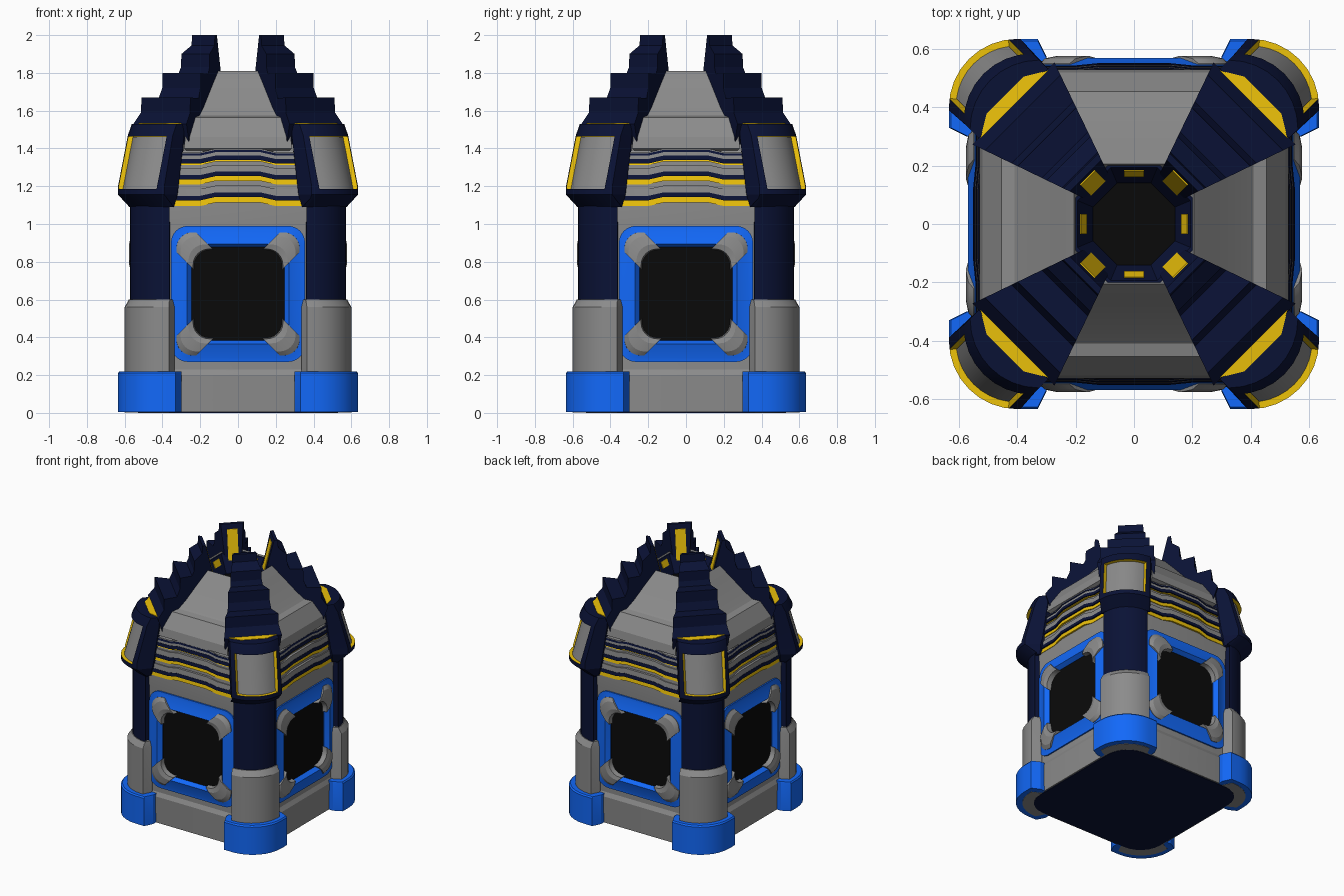
import bpy, bmesh
from math import sin, cos, pi, radians

if "Cube" in bpy.data.objects:
    bpy.data.objects.remove(bpy.data.objects["Cube"])

def mat(name, rgb):
    m = bpy.data.materials.new(name)
    m.diffuse_color = (*rgb, 1)
    m.use_nodes = True
    m.node_tree.nodes["Principled BSDF"].inputs["Base Color"].default_value = m.diffuse_color
    return m

NAVY = mat("navy", (0.003, 0.006, 0.036))
BLUE = mat("blue", (0.006, 0.14, 0.95))
GOLD = mat("gold", (0.85, 0.54, 0.003))
BLACK = mat("black", (0.003, 0.003, 0.003))
GREY = mat("grey", (0.26, 0.26, 0.26))

SIDES = (0, 90, 180, 270)
DIAGS = (45, 135, 225, 315)

def place(name, me, angles):
    """Place rotated copies of a mesh about z."""
    for k, ang in enumerate(angles):
        o = bpy.data.objects.new(name if len(angles) == 1 else f"{name}_{k + 1}", me)
        o.rotation_euler.z = radians(ang)
        bpy.context.collection.objects.link(o)
    return o

def loft(name, rings, m=GREY, angles=(0,), cap=True):
    """Skin closed rings into a solid."""
    bm = bmesh.new()
    vs = [[bm.verts.new(p) for p in r] for r in rings]
    n = len(rings[0])
    for a, b in zip(vs, vs[1:]):
        for i in range(n):
            j = (i + 1) % n
            bm.faces.new((a[i], a[j], b[j], b[i]))
    if cap:
        bm.faces.new(vs[0][::-1])
        bm.faces.new(vs[-1])
    bmesh.ops.recalc_face_normals(bm, faces=bm.faces)
    me = bpy.data.meshes.new(name)
    bm.to_mesh(me)
    bm.free()
    me.materials.append(m)
    return place(name, me, angles)

def rounded(hw, hh, r, n=6):
    """Rounded rectangle outline, counter-clockwise."""
    pts = []
    for q, (sx, sy) in enumerate(((1, 1), (-1, 1), (-1, -1), (1, -1))):
        for i in range(n + 1):
            a = (q + i / n) * pi / 2
            pts.append((sx * (hw - r) + r * cos(a), sy * (hh - r) + r * sin(a)))
    return pts

def corner(e, z, x0, R=0.235, cw=0.03, ch=0.06, n=8):
    """Plan section of a rounded corner post in the +x +y quadrant."""
    c = e - R
    half = [(x0, 0.44), (x0, e - ch), (x0 + cw, e)]
    arc = [(c + R * sin(i / n * pi / 2), c + R * cos(i / n * pi / 2)) for i in range(n + 1)]
    pts = half + arc + [(y, x) for x, y in reversed(half)] + [(0.3, 0.3)]
    return [(x, y, z) for x, y in pts]

def wedge(name, prof, width, m, angles):
    """Side profile (radius, height) given a width that varies with radius."""
    return loft(name, [[(r, s * width(r), z) for r, z in prof] for s in (-1, 1)], m, angles)

# Body core and underside
body = [(0.54, 0.004), (0.545, 0.20), (0.53, 0.23), (0.53, 1.0), (0.535, 1.09), (0.51, 1.38)]
loft("body_wall", [[(x, y, z) for x, y in rounded(e, e, 0.16)] for e, z in body])
loft("base_plate", [[(x, y, z) for x, y in rounded(0.53, 0.53, 0.17)] for z in (0, 0.02)], NAVY)

# Corner posts
loft("foot", [corner(e, z, 0.30) for e, z in ((0.635, 0.004), (0.635, 0.21), (0.628, 0.22))], BLUE, SIDES)
loft("lower_post", [corner(e, z, 0.335, 0.22) for e, z in ((0.60, 0.002), (0.60, 0.56), (0.578, 0.60))], GREY, SIDES)
loft("upper_post", [corner(0.572, z, 0.352, 0.21) for z in (0.58, 1.12)], NAVY, SIDES)

# Shoulder blocks with a gold-walled recess holding a grey plate
def curved_plate(name, z0, z1, a0, a1, r0, r1, m, angles):
    rings = []
    for z in (z0, z1):
        c = 0.4 - 0.193 * (z - 1.2)
        angs = [radians(a0 + (a1 - a0) * i / 8) for i in range(9)]
        rings.append([(c + R * cos(a), c + R * sin(a), z) for R, seq in ((r1, angs), (r0, angs[::-1])) for a in seq])
    return loft(name, rings, m, angles)

levels = [(0.575, 1.09, 0.34, 0.03, 0.03), (0.635, 1.155, 0.32, 0.07, 0.08), (0.635, 1.20, 0.315, 0.075, 0.09),
          (0.583, 1.47, 0.285, 0.06, 0.06), (0.562, 1.53, 0.285, 0.04, 0.04)]
block = loft("shoulder_blank", [corner(e, z, x0, 0.235, cw, ch) for e, z, x0, cw, ch in levels], NAVY)
cutter = curved_plate("shoulder_cutter", 1.185, 1.462, 7, 83, 0.205, 0.30, GOLD, (0,))
cut = block.modifiers.new("recess", 'BOOLEAN')
cut.operation, cut.object, cut.solver = 'DIFFERENCE', cutter, 'EXACT'
cut.material_mode = 'TRANSFER'
dg = bpy.context.evaluated_depsgraph_get()
carved = bpy.data.meshes.new_from_object(block.evaluated_get(dg), depsgraph=dg)
bpy.data.objects.remove(block)
bpy.data.objects.remove(cutter)
place("shoulder", carved, SIDES)
curved_plate("shoulder_plate", 1.186, 1.461, 7.3, 82.7, 0.19, 0.208, GREY, SIDES)

# Windows: raised frame, black pane, grey corner clamps
WZ = 0.63
def wring(hw, hh, r, d):
    return [(x, -d, WZ + z) for x, z in rounded(hw, hh, r)]

loft("window_frame", [wring(*p) for p in (
    (0.355, 0.36, 0.09, 0.50), (0.355, 0.36, 0.09, 0.54), (0.333, 0.338, 0.08, 0.542),
    (0.27, 0.265, 0.07, 0.569), (0.245, 0.248, 0.07, 0.54), (0.245, 0.248, 0.07, 0.50))],
    BLUE, SIDES, cap=False)
loft("window_pane", [wring(0.25, 0.25, 0.07, d) for d in (0.50, 0.535)], BLACK, SIDES)

clamp = ((0.328, 0.52), (0.326, 0.55), (0.305, 0.568), (0.262, 0.577), (0.238, 0.57), (0.232, 0.52))
def clamp_ring(k, sx, sz):
    ring = []
    for h, d in clamp:
        r = 0.085
        if k in (0, 8):
            x, z = (h - 0.105, h) if k == 0 else (h, h - 0.105)
        else:
            a = pi / 2 * (1 - (k - 1) / 6)
            x, z = h - r + r * cos(a), h - r + r * sin(a)
        ring.append((sx * x, -d, WZ + sz * z))
    return ring

for sx, side in ((-1, "left"), (1, "right")):
    for sz, lvl in ((-1, "low"), (1, "high")):
        loft(f"window_clamp_{side}_{lvl}", [clamp_ring(k, sx, sz) for k in range(9)], GREY, SIDES)

# Stepped bands above the windows, raised in the middle
def band(name, z, h, d, m):
    rings = []
    for x, t in ((-0.36, 0), (-0.2, 0), (-0.12, 1), (0.12, 1), (0.2, 0), (0.36, 0)):
        a, b, f = z + 0.018 * t, z + h + 0.018 * t, d + 0.008 * t
        rings.append([(x, -0.46, a), (x, -f, a), (x, -f + 0.004, b), (x, -0.46, b)])
    loft(name, rings, m, SIDES)

for i, (z, d, g) in enumerate(((1.095, 0.538, 0.03), (1.21, 0.53, 0.025), (1.312, 0.522, 0.008))):
    band(f"band_gold_{i + 1}", z, g, d, GOLD)
    band(f"band_navy_{i + 1}", z + g, 0.024, d + 0.006, NAVY)
    band(f"band_grey_{i + 1}", z + g + 0.024, 0.036, d, GREY)
band("band_navy_top", 1.362, 0.012, 0.524, NAVY)

# Grey roof panels between the ribs, with a wider lower lip
wedge("roof_panel", [(0.50, 1.385), (0.53, 1.40), (0.52, 1.46), (0.455, 1.565), (0.41, 1.575), (0.36, 1.625),
                     (0.27, 1.735), (0.205, 1.81), (0.19, 1.78), (0.19, 1.385)],
      lambda d: (0.285 if d > 0.44 else 0.275) + (d - 0.53) * 0.49, GREY, [a + 90 for a in SIDES])

# Stepped diagonal ribs ending in crown fins
rib_w = lambda r: 0.07 + 0.348 * (r - 0.215)
wedge("rib", [(0.55, 1.42), (0.585, 1.53), (0.542, 1.59), (0.54, 1.67), (0.445, 1.665), (0.424, 1.72),
              (0.423, 1.80), (0.335, 1.795), (0.32, 1.83), (0.318, 1.90), (0.262, 1.945), (0.258, 2.0),
              (0.235, 2.0), (0.17, 1.72), (0.17, 1.62), (0.40, 1.42)], rib_w, NAVY, DIAGS)
wedge("rib_gold_foot", [(0.58, 1.50), (0.625, 1.50), (0.625, 1.533), (0.58, 1.536)],
      lambda r: 0.165 if r < 0.6 else 0.09, GOLD, DIAGS)
wedge("fin_gold", [(0.172, 1.75), (0.2225, 1.965), (0.24, 1.965), (0.19, 1.75)], lambda r: 0.036, GOLD, DIAGS)

# Octagonal crown well
def octagon(a, z):
    R = a / cos(pi / 8)
    return [(R * cos(pi / 8 + k * pi / 4), R * sin(pi / 8 + k * pi / 4), z) for k in range(8)]

loft("crown_well", [octagon(*p) for p in ((0.20, 1.6), (0.205, 1.80), (0.193, 1.80), (0.14, 1.68), (0.14, 1.6))],
     NAVY, cap=False)
loft("crown_floor", [octagon(0.15, z) for z in (1.6, 1.672)], BLACK)
wedge("crown_gold", [(0.181, 1.786), (0.162, 1.742), (0.175, 1.735), (0.194, 1.779)], lambda r: 0.035, GOLD, SIDES)

# Smooth the curved surfaces, keep the edges crisp
done = set()
for o in bpy.context.scene.objects:
    if o.data.name not in done:
        done.add(o.data.name)
        bpy.ops.object.select_all(action='DESELECT')
        o.select_set(True)
        bpy.context.view_layer.objects.active = o
        bpy.ops.object.shade_smooth_by_angle(angle=radians(20))
